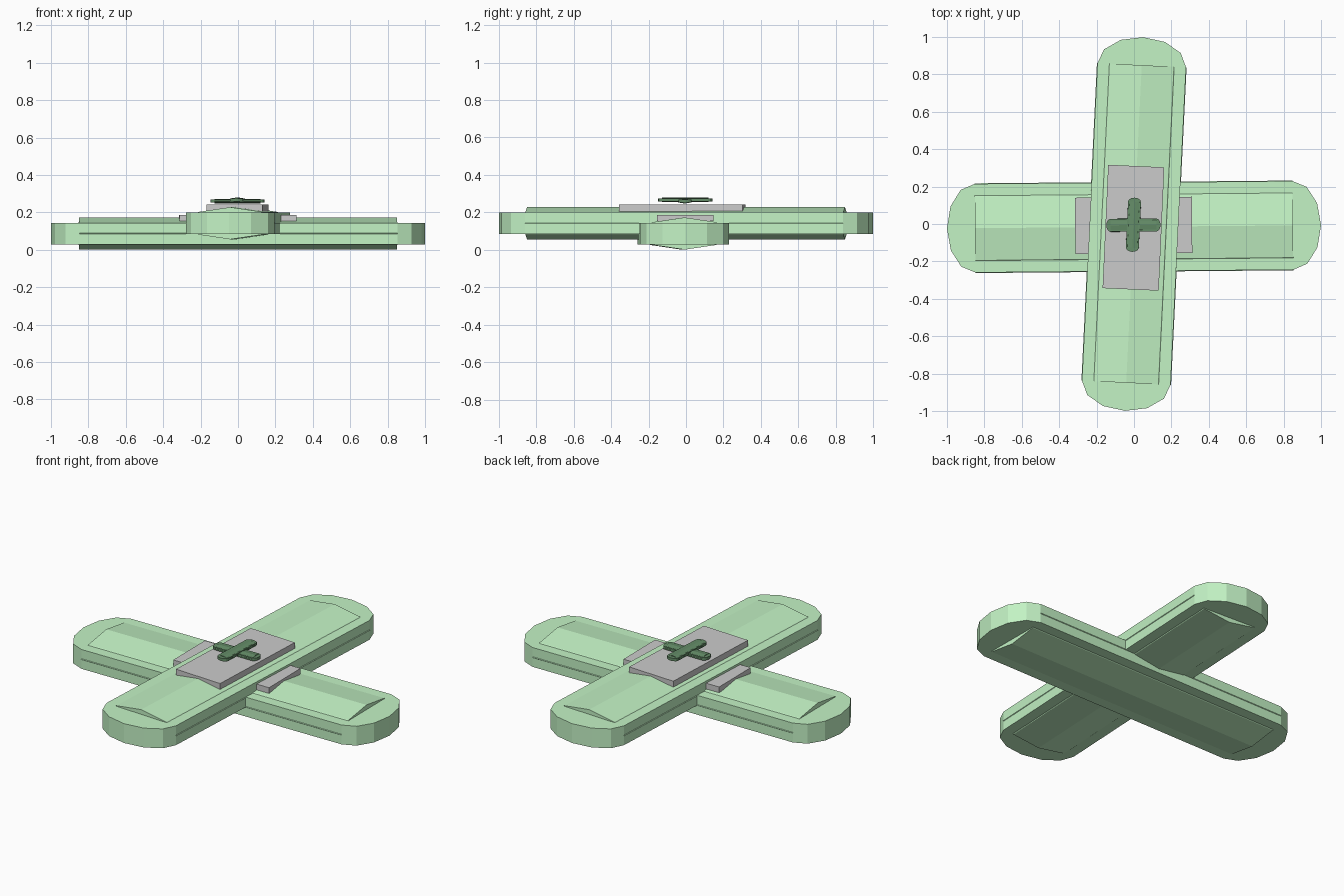
import bpy, bmesh
from math import cos, sin, pi, radians
from mathutils import Matrix

if "Cube" in bpy.data.objects:
    bpy.data.objects.remove(bpy.data.objects["Cube"])


def material(name, rgb):
    m = bpy.data.materials.new(name)
    m.diffuse_color = (*rgb, 1)
    m.use_nodes = True
    m.node_tree.nodes["Principled BSDF"].inputs["Base Color"].default_value = m.diffuse_color
    return m


green = material("strip_green", (0.55, 0.9, 0.56))
dark = material("dark_green", (0.13, 0.27, 0.14))


def prism(bm, outline, vec):
    """Closed prism from a planar outline, extruded along vec."""
    face = bm.faces.new([bm.verts.new(p) for p in outline])
    geo = bmesh.ops.extrude_face_region(bm, geom=[face])["geom"]
    bmesh.ops.translate(bm, verts=[v for v in geo if isinstance(v, bmesh.types.BMVert)], vec=vec)


def finish(bm, name, loc, angle, scale=1, mat=None):
    bmesh.ops.recalc_face_normals(bm, faces=bm.faces)
    bm.transform(Matrix.Translation(loc) @ Matrix.Rotation(radians(angle), 4, 'Z') @ Matrix.Scale(scale, 4))
    me = bpy.data.meshes.new(name)
    bm.to_mesh(me)
    bm.free()
    ob = bpy.data.objects.new(name, me)
    bpy.context.collection.objects.link(ob)
    if mat:
        me.materials.append(mat)


def strip(name, loc, angle, scale, mat):
    bm = bmesh.new()
    # flat slab with faceted round ends
    half = [(0.85 + 0.15 * cos(a), 0.237 * sin(a)) for a in (-pi / 2 + i * pi / 6 for i in range(7))]
    outline = half + [(-x, -y) for x, y in half]
    prism(bm, [(x, y, -0.0575) for x, y in outline], (0, 0, 0.115))
    # flattened eight-sided core that bulges above and below
    core = [(-0.85, 0.24 * cos(i * pi / 4), 0.086 * sin(i * pi / 4)) for i in range(8)]
    prism(bm, core, (1.7, 0, 0))
    finish(bm, name, loc, angle, scale, mat)


def pad(name, loc, angle, size):
    bm = bmesh.new()
    bmesh.ops.create_cube(bm, size=1)
    bmesh.ops.scale(bm, vec=size, verts=bm.verts)
    finish(bm, name, loc, angle)


# crossed strips
strip("lower_strip", (0, -0.015, 0.087), 0.5, 1, green)
strip("upper_strip", (0, 0, 0.142), 87.2, 1, green)

# grey pads
pad("lower_pad", (-0.002, -0.007, 0.17), 0.5, (0.625, 0.3, 0.034))
pad("upper_pad", (-0.003, -0.02, 0.222), 87.4, (0.66, 0.3, 0.038))

# small plus on top, built from the same strip shape
strip("plus_bar_across", (-0.003, -0.006, 0.26), 0.5, 0.145, dark)
strip("plus_bar_along", (-0.003, -0.004, 0.267), 87.2, 0.145, dark)
